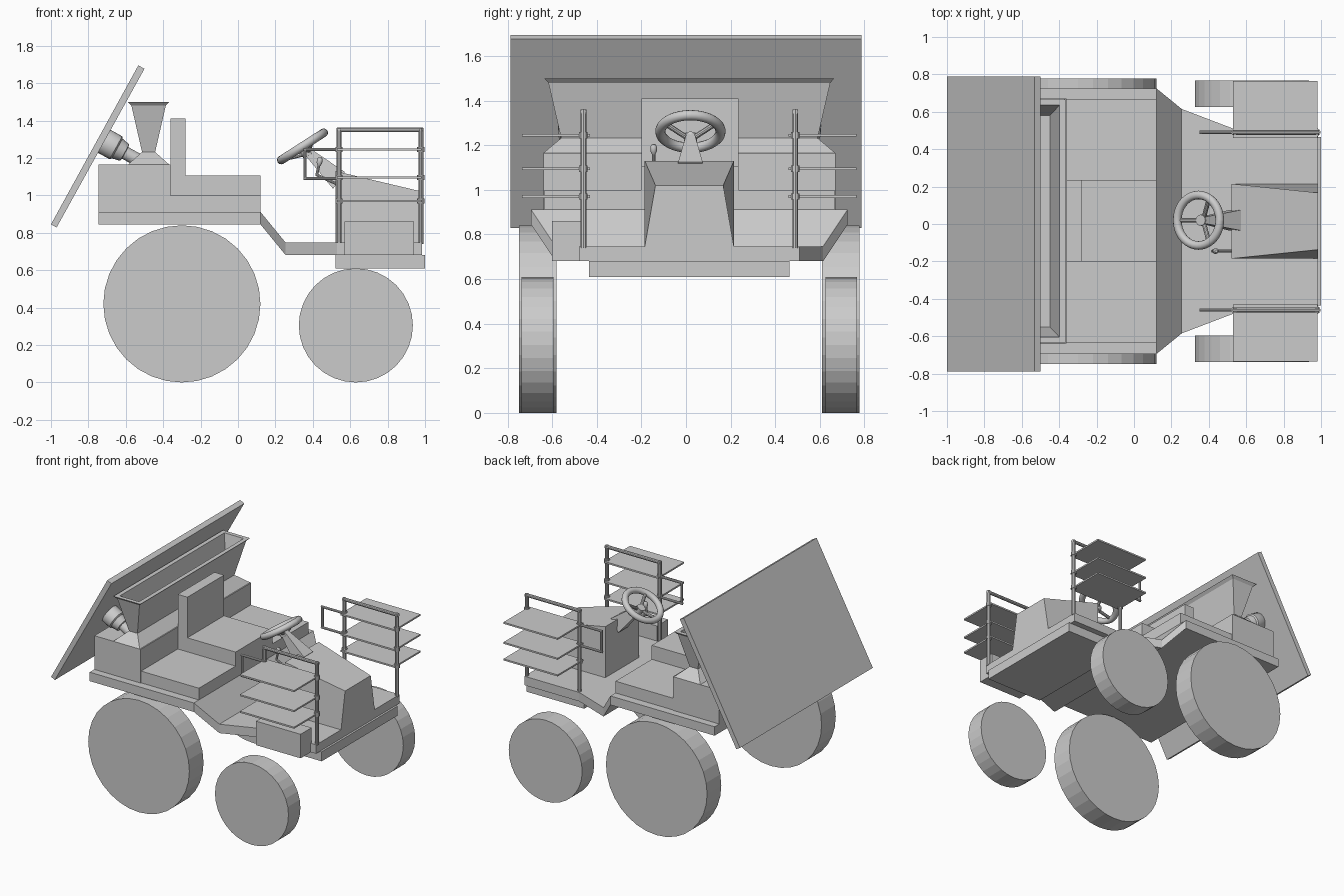
import bpy, bmesh, math
from mathutils import Vector

if "Cube" in bpy.data.objects:
    bpy.data.objects.remove(bpy.data.objects["Cube"])

YC = 0.015  # centreline of the vehicle

grey = bpy.data.materials.new("plain_grey")
grey.diffuse_color = (0.6, 0.6, 0.6, 1)
grey.use_nodes = True
grey.node_tree.nodes["Principled BSDF"].inputs["Base Color"].default_value = grey.diffuse_color


def finish(name, bm, smooth=False):
    bmesh.ops.recalc_face_normals(bm, faces=bm.faces)
    me = bpy.data.meshes.new(name)
    bm.to_mesh(me)
    bm.free()
    ob = bpy.data.objects.new(name, me)
    bpy.context.collection.objects.link(ob)
    me.materials.append(grey)
    if smooth:
        bpy.ops.object.select_all(action='DESELECT')
        ob.select_set(True)
        bpy.context.view_layer.objects.active = ob
        bpy.ops.object.shade_smooth_by_angle(angle=math.radians(35))
    return ob


def loft(name, rings, smooth=False, cap=True):
    """Skin a list of equal-length point rings."""
    bm = bmesh.new()
    vs = [[bm.verts.new(p) for p in r] for r in rings]
    n = len(vs[0])
    for a, b in zip(vs, vs[1:]):
        for i in range(n):
            bm.faces.new((a[i], a[(i + 1) % n], b[(i + 1) % n], b[i]))
    if cap:
        bm.faces.new(vs[0])
        bm.faces.new(vs[-1])
    return finish(name, bm, smooth)


def box(name, x0, x1, y0, y1, z0, z1):
    return loft(name, [[(x0, y0, z), (x1, y0, z), (x1, y1, z), (x0, y1, z)] for z in (z0, z1)])


def turned(name, start, end, profile, n=16, smooth=True):
    """Round part along an axis; profile is (fraction along, radius)."""
    a, b = Vector(start), Vector(end)
    d = b - a
    q = d.to_track_quat('Z', 'Y')
    rings = []
    for t, r in profile:
        rings.append([a + d * t + q @ Vector((r * math.cos(k * math.tau / n),
                      r * math.sin(k * math.tau / n), 0)) for k in range(n)])
    return loft(name, rings, smooth)


def rod(name, a, b, r, n=10):
    return turned(name, a, b, [(0, r), (1, r)], n)


# Deck: wide at the rear, sloping down and narrowing to the front
deck = [(-0.745, 0.71, 0.845), (0.12, 0.71, 0.845), (0.255, 0.6, 0.68),
        (0.53, 0.495, 0.68), (0.985, 0.495, 0.68)]
loft("deck", [[(x, YC - w, z), (x, YC + w, z), (x, YC + w, z + 0.067), (x, YC - w, z + 0.067)]
              for x, w, z in deck])
box("front_underplate", 0.52, 1.0, YC - 0.45, YC + 0.45, 0.61, 0.682)
box("side_box", 0.57, 0.94, -0.6, -0.47, 0.68, 0.86)

# Wheels
for side, tag in ((-1, "right"), (1, "left")):
    for part, x, r, a, b in (("rear", -0.30, 0.42, 0.595, 0.763), ("front", 0.63, 0.305, 0.61, 0.752)):
        turned(f"{part}_wheel_{tag}", (x, YC + side * a, r), (x, YC + side * b, r),
               [(0, r), (1, r)], 32, False)

# Rear box, seat platform and seat
box("rear_box", -0.745, -0.36, YC - 0.655, YC + 0.655, 0.91, 1.165)
box("seat_platform", -0.36, 0.12, YC - 0.65, YC + 0.65, 0.91, 1.0)
box("seat_cushion", -0.36, 0.12, -0.2, 0.235, 1.0, 1.105)
box("seat_back", -0.36, -0.28, -0.2, 0.235, 1.0, 1.41)

# Open hopper: flared foot, tapering walls, rim and hollow inside
hop = [(0.11, 0.655, 1.165), (0.035, 0.575, 1.232), (0.092, 0.632, 1.48),
       (0.112, 0.65, 1.5), (0.08, 0.62, 1.5), (0.028, 0.565, 1.25)]
HX = -0.478
loft("hopper", [[(HX - a, YC - b, z), (HX + a, YC - b, z), (HX + a, YC + b, z), (HX - a, YC + b, z)]
                for a, b, z in hop])

# Tilted rear board
board = [(-1.0, 0.845), (-0.97, 0.828), (-0.5, 1.677), (-0.533, 1.695)]
loft("rear_board", [[(x, y, z) for x, z in board] for y in (-0.788, 0.788)])

# Stepped holders between board and hopper
for side in (-1, 1):
    y = YC + side * 0.52
    turned("board_holder", (-0.735, y, 1.3), (-0.5, y, 1.17),
           [(0, 0.06), (0.06, 0.07), (0.35, 0.07), (0.38, 0.06), (0.55, 0.05),
            (0.56, 0.035), (1, 0.035)], 20)

# Front hood: narrows toward the nose at the top
loft("hood", [[(x, YC - 0.2, 0.745), (x, YC + 0.2, 0.745), (x, YC + w, z), (x, YC - w, z)]
              for x, w, z in ((0.52, 0.2, 1.13), (0.985, 0.152, 1.02))])

# Steering wheel
C = Vector((0.345, 0.02, 1.262))
U = Vector((0.84, 0, 0.54)).normalized()
V = Vector((0, 1, 0))
N = Vector((U.z, 0, -U.x))
rings = []
for i in range(37):
    t = i * math.tau / 36
    d = U * math.cos(t) + V * math.sin(t)
    rings.append([C + d * (0.135 + 0.023 * math.cos(k * math.tau / 12))
                  + N * (0.023 * math.sin(k * math.tau / 12)) for k in range(12)])
loft("steering_rim", rings, True, False)
hub = C + N * 0.045
for i in range(3):
    t = math.radians(60 + 120 * i)
    rod("steering_spoke", hub, C + (U * math.cos(t) + V * math.sin(t)) * 0.13, 0.012)
turned("steering_hub", C + N * 0.02, C + N * 0.06, [(0, 0.03), (1, 0.03)])

# Steering column, widening into the hood
col = [(0.37, 1.235, 0.018, 0.018), (0.54, 1.08, 0.055, 0.045)]
loft("steering_column", [[(x - h * 0.7, 0.02 - w, z - h), (x - h * 0.7, 0.02 + w, z - h),
                          (x + h * 0.7, 0.02 + w, z + h), (x + h * 0.7, 0.02 - w, z + h)]
                         for x, z, w, h in col])

# Hand lever
rod("lever_stem", (0.53, -0.145, 1.06), (0.42, -0.145, 1.11), 0.008)
rod("lever_arm", (0.42, -0.145, 1.105), (0.435, -0.145, 1.17), 0.008)
turned("lever_knob", (0.433, -0.145, 1.16), (0.44, -0.145, 1.205),
       [(0, 0.008), (0.3, 0.015), (0.75, 0.015), (1, 0.007)], 12)

# Side racks: frames, back loops, rails and trays
for side in (-1, 1):
    y = YC + side * 0.475
    for x in (0.54, 0.978):
        rod("rack_post", (x, y, 0.74), (x, y, 1.36), 0.014)
    rod("rack_top_bar", (0.53, y, 1.35), (0.99, y, 1.35), 0.013)
    for z in (1.09, 1.245):
        rod("rack_loop_bar", (0.35, y, z), (0.54, y, z), 0.009)
    rod("rack_loop_post", (0.358, y, 1.085), (0.358, y, 1.25), 0.009)
    ys = sorted((YC + side * 0.445, YC + side * 0.75))
    for z in (0.97, 1.095, 1.245):
        box("rack_tray", 0.53, 0.98, *ys, z - 0.006, z + 0.006)
        for x in (0.54, 0.978):
            rod("rack_clamp", (x, y, z - 0.014), (x, y, z + 0.014), 0.02)
